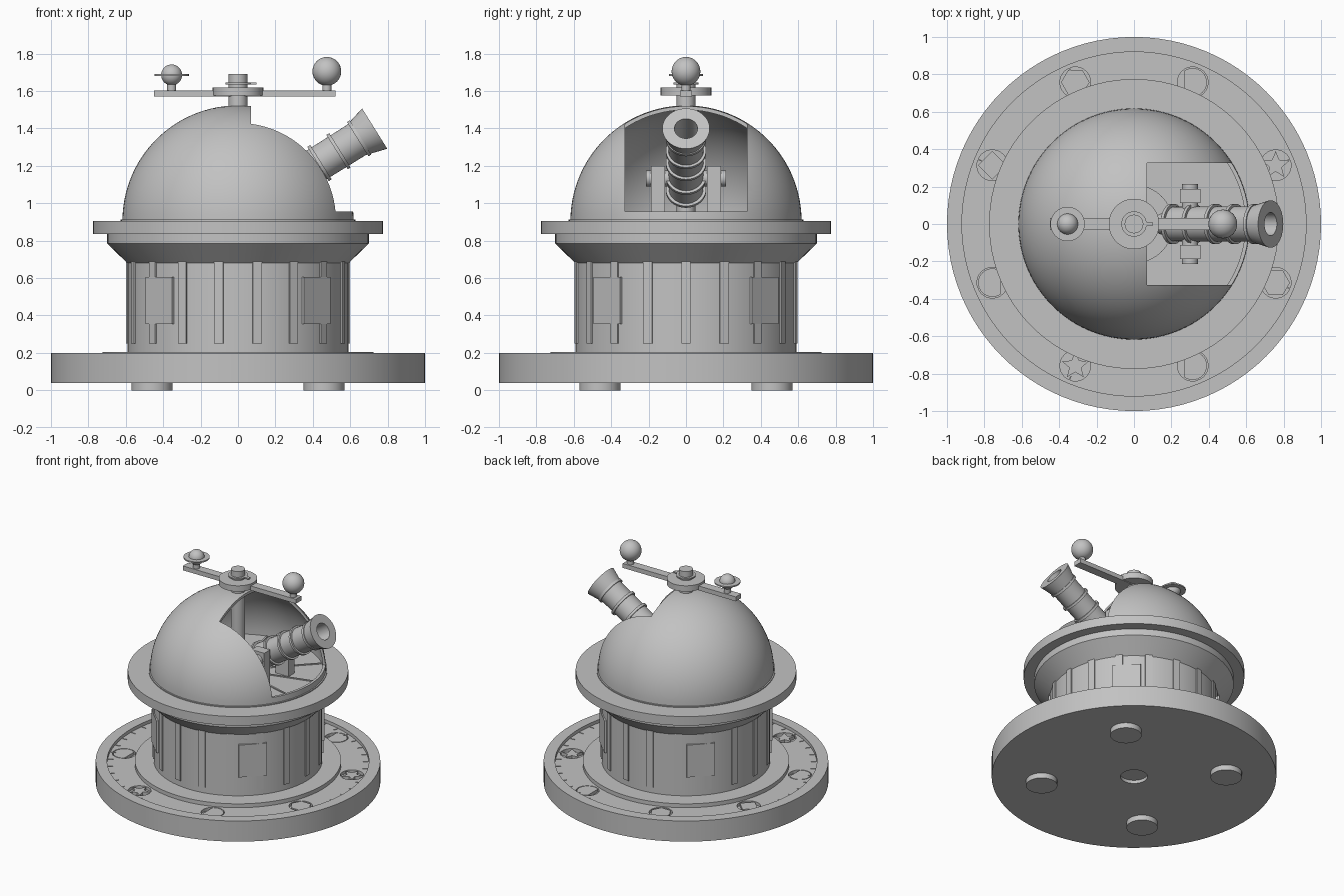
import bpy, bmesh, math
from mathutils import Matrix, Vector

if "Cube" in bpy.data.objects:
    bpy.data.objects.remove(bpy.data.objects["Cube"])


def material(name, v):
    m = bpy.data.materials.new(name)
    m.diffuse_color = (v, v, v, 1)
    m.use_nodes = True
    m.node_tree.nodes["Principled BSDF"].inputs["Base Color"].default_value = m.diffuse_color
    return m


GREY = material("light grey", 0.54)


def finish(name, bm, matrix=None):
    bmesh.ops.recalc_face_normals(bm, faces=bm.faces)
    me = bpy.data.meshes.new(name)
    bm.to_mesh(me)
    bm.free()
    me.materials.append(GREY)
    ob = bpy.data.objects.new(name, me)
    bpy.context.collection.objects.link(ob)
    if matrix:
        ob.matrix_world = matrix
    smooth(ob)
    return ob


def smooth(ob):
    bpy.ops.object.select_all(action='DESELECT')
    ob.select_set(True)
    bpy.context.view_layer.objects.active = ob
    bpy.ops.object.shade_smooth_by_angle(angle=math.radians(30))


def lathe(name, profile, seg=64, matrix=None, closed=False):
    """Spin (radius, height) points around z."""
    bm = bmesh.new()
    vs = [bm.verts.new((r, 0, z)) for r, z in profile]
    pairs = list(zip(vs, vs[1:])) + ([(vs[-1], vs[0])] if closed else [])
    es = [bm.edges.new(p) for p in pairs]
    bmesh.ops.spin(bm, geom=vs + es, cent=(0, 0, 0), axis=(0, 0, 1),
                   angle=math.tau, steps=seg, use_merge=True)
    bmesh.ops.remove_doubles(bm, verts=bm.verts, dist=1e-5)
    return finish(name, bm, matrix)


def disc(name, r, z0, z1, x=0, y=0, seg=32):
    return lathe(name, [(0, z0), (r, z0), (r, z1), (0, z1)], seg,
                 Matrix.Translation((x, y, 0)))


def box(name, x, y, z, turn=0):
    """Box from axis ranges, turned about the world z axis."""
    bm = bmesh.new()
    size = [b - a for a, b in (x, y, z)]
    mid = Vector([(a + b) / 2 for a, b in (x, y, z)])
    bmesh.ops.create_cube(bm, size=1, matrix=Matrix.Translation(mid) @ Matrix.Diagonal((*size, 1)))
    return finish(name, bm, Matrix.Rotation(turn, 4, 'Z'))


def prism(name, pts, z0, z1, matrix):
    bm = bmesh.new()
    f = bm.faces.new([bm.verts.new((x, y, z0)) for x, y in pts])
    up = bmesh.ops.extrude_face_region(bm, geom=[f])['geom']
    bmesh.ops.translate(bm, vec=(0, 0, z1 - z0),
                        verts=[v for v in up if isinstance(v, bmesh.types.BMVert)])
    bm.faces.ensure_lookup_table()
    if all(len(e.link_faces) == 1 for e in f.edges if f.is_valid):
        bm.faces.new([v for v in f.verts])
    return finish(name, bm, matrix)


def ball(name, r, x, z):
    bm = bmesh.new()
    bmesh.ops.create_uvsphere(bm, u_segments=32, v_segments=16, radius=r)
    return finish(name, bm, Matrix.Translation((x, 0, z)))


def cut(target, cutter):
    """Subtract the cutter from the target, then drop it."""
    cutter.hide_render = True
    bpy.context.view_layer.update()
    mod = target.modifiers.new("cut", 'BOOLEAN')
    mod.operation, mod.solver, mod.object = 'DIFFERENCE', 'EXACT', cutter
    bpy.context.view_layer.objects.active = target
    bpy.ops.object.modifier_apply(modifier="cut")
    bpy.data.objects.remove(cutter)
    smooth(target)


def ring_points(n, r, start=0.0):
    return [(r * math.cos(start + math.tau * i / n), r * math.sin(start + math.tau * i / n))
            for i in range(n)]


# Round base with a recessed dial, a raised inner step and four feet
base = lathe("base", [(0, 0.065), (0.095, 0.065), (0.095, 0.04), (1, 0.04), (1, 0.2),
                      (0.92, 0.2), (0.92, 0.175), (0.725, 0.175), (0.725, 0.205),
                      (0, 0.205)], 96)
for sx in (-1, 1):
    for sy in (-1, 1):
        disc("foot", 0.11, 0, 0.05, 0.46 * sx, 0.46 * sy)

# Dial medallions: round pockets holding alternating symbols
star = [(r * math.cos(a), r * math.sin(a)) for i in range(10)
        for r, a in [(0.076 if i % 2 == 0 else 0.034, math.pi / 2 + i * math.pi / 5)]]
moon = [(max(x, -0.045), y) for x, y in ring_points(32, 0.076)]
symbols = [star, moon, ring_points(6, 0.076), ring_points(4, 0.076),
           [(-x, y) for x, y in moon], star, moon, ring_points(6, 0.076)]
for i, pts in enumerate(symbols):
    a = math.radians(22.5 + 45 * i)
    x, y = 0.82 * math.cos(a), 0.82 * math.sin(a)
    cut(base, disc("pocket_cutter", 0.082, 0.152, 0.19, x, y))
    prism("medallion_symbol", pts, 0.145, 0.175, Matrix.Translation((x, y, 0)))

# Dial ticks around the recess
for i in range(48):
    box("dial_tick", (0.88, 0.915), (-0.003, 0.003), (0.17, 0.179), math.tau * i / 48)

# Drum body, flared cornice and flange
lathe("drum", [(0, 0.2), (0.592, 0.2), (0.592, 0.68), (0.7, 0.785), (0.7, 0.835),
               (0.775, 0.835), (0.775, 0.905), (0, 0.905)], 96)
for i in range(18):
    box("pilaster", (0.56, 0.6), (-0.025, 0.025), (0.25, 0.69), math.radians(20 * i))
for i in range(4):
    box("wall_panel", (0.55, 0.6), (-0.1, 0.1), (0.355, 0.605), math.radians(45 + 90 * i))

# Hollow dome with a rectangular opening, the column closes its top
R, T, ZC = 0.618, 0.02, 0.905


def dome_arc(r):
    top = math.acos(0.03 / r)
    return [(r * math.cos(top * i / 24), ZC + r * math.sin(top * i / 24)) for i in range(25)]


dome = lathe("dome", dome_arc(R) + dome_arc(R - T)[::-1], 96, closed=True)
cut(dome, box("dome_cutter", (0.07, 0.9), (-0.327, 0.327), (0.955, 1.7)))
lathe("dome_base_ring", [(0.6, 0.9), (0.627, 0.9), (0.627, 0.912), (0.6, 0.912)], 96, closed=True)

# Inner floor details and the central column
disc("floor_hub", 0.21, 0.9, 0.93)
for i in range(12):
    box("floor_rib", (0.2, 0.59), (-0.006, 0.006), (0.9, 0.912), math.radians(15 + 30 * i))
disc("column", 0.05, 0.9, 1.69)

# Rotating arm with its two globes
disc("arm_hub", 0.135, 1.575, 1.62, seg=48)
box("arm", (-0.45, 0.52), (-0.033, 0.033), (1.57, 1.604))
disc("hub_ring", 0.068, 1.636, 1.646)
box("hub_pointer", (0, 0.1), (-0.012, 0.012), (1.636, 1.646))
disc("large_globe_post", 0.024, 1.6, 1.65, 0.475)
ball("large_globe", 0.077, 0.475, 1.705)
disc("small_globe_post", 0.024, 1.6, 1.65, -0.355)
ball("small_globe", 0.056, -0.355, 1.686)
disc("small_globe_ring", 0.092, 1.68, 1.69, -0.355)

# Tilted telescope barrel, built along its own axis from the pivot
aim = Matrix.Translation((0.30, 0, 1.13)) @ Matrix.Rotation(math.radians(90 - 32), 4, 'Y')
lathe("barrel", [(0, -0.2), (0.04, -0.2), (0.055, -0.185), (0.06, -0.14), (0.092, -0.13),
                 (0.095, 0.39), (0.1, 0.41), (0.127, 0.508), (0.062, 0.508),
                 (0.06, 0.3), (0, 0.3)], 40, aim)
for s in (-0.11, 0.02, 0.16, 0.28, 0.41):
    lathe("barrel_band", [(0.085, s - 0.009), (0.108, s - 0.009), (0.108, s + 0.009),
                          (0.085, s + 0.009)], 40, aim, closed=True)

# Trunnion axle and its cheeks
lathe("trunnion", [(0, -0.213), (0.043, -0.213), (0.043, 0.213), (0, 0.213)], 24,
      Matrix.Translation((0.30, 0, 1.133)) @ Matrix.Rotation(math.pi / 2, 4, 'X'))
for s in (-1, 1):
    box("mount_cheek", (0.245, 0.355), sorted((0.112 * s, 0.186 * s)), (0.9, 1.2))
